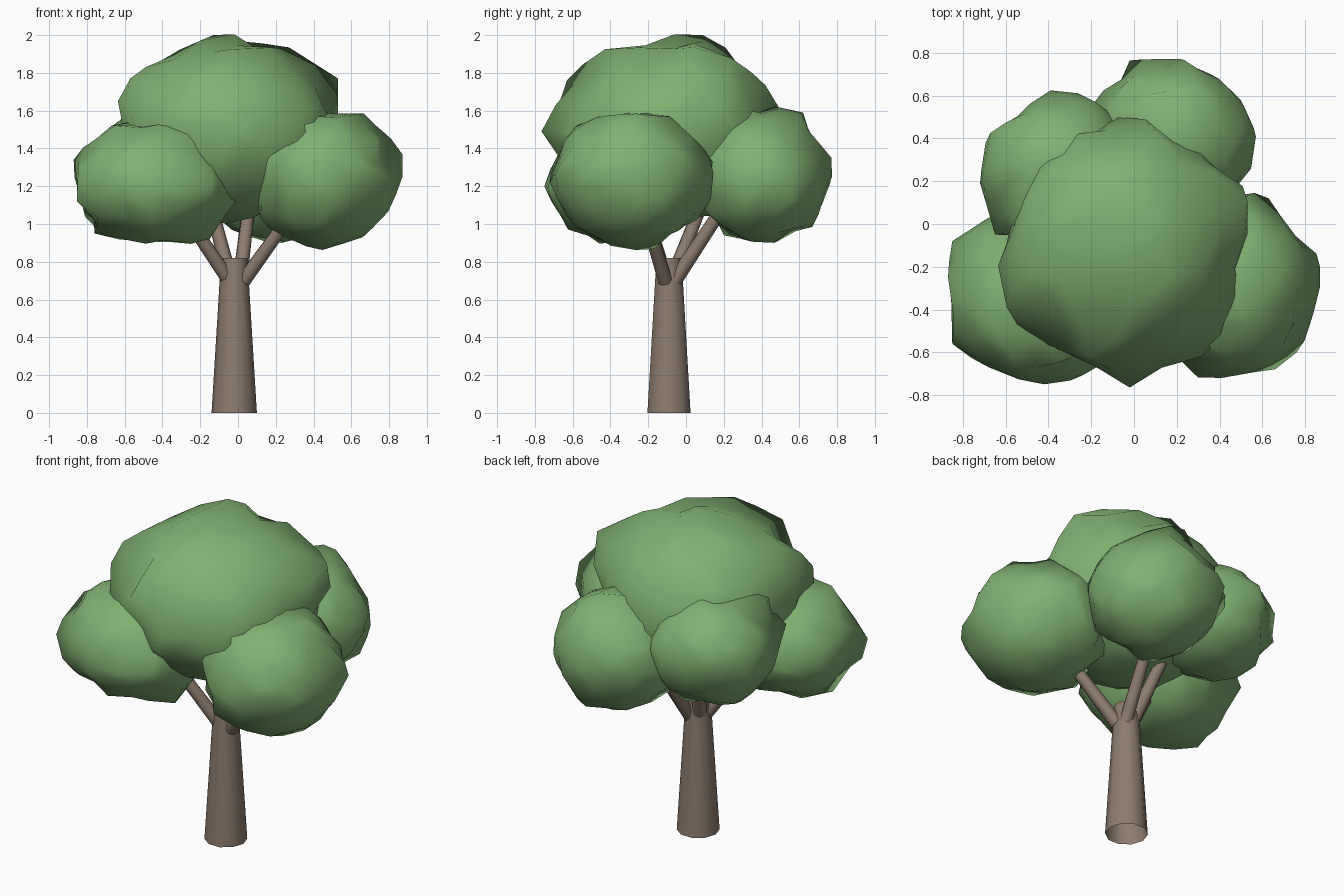
import bpy, bmesh, math, random
from mathutils import Vector, Matrix

if "Cube" in bpy.data.objects:
    bpy.data.objects.remove(bpy.data.objects["Cube"])


def material(name, rgb):
    m = bpy.data.materials.new(name)
    m.diffuse_color = (*rgb, 1)
    m.use_nodes = True
    m.node_tree.nodes["Principled BSDF"].inputs["Base Color"].default_value = m.diffuse_color
    return m


LEAF = material("leaf green", (0.215, 0.435, 0.165))
BARK = material("bark brown", (0.265, 0.20, 0.155))


def add_object(name, bm, mat):
    me = bpy.data.meshes.new(name)
    bm.to_mesh(me)
    bm.free()
    me.materials.append(mat)
    ob = bpy.data.objects.new(name, me)
    bpy.context.collection.objects.link(ob)
    return ob


def limb(name, start, end, r1, r2, sides):
    """Tapered cylinder from start to end, closed at the top and open at the base."""
    a, b = Vector(start), Vector(end)
    d = b - a
    bm = bmesh.new()
    bmesh.ops.create_cone(bm, cap_ends=True, segments=sides, radius1=r1, radius2=r2,
                          depth=d.length, matrix=Matrix.Rotation(math.pi / 2, 4, 'Z'))
    base = min(bm.faces, key=lambda f: f.calc_center_median().z)
    bmesh.ops.delete(bm, geom=[base], context='FACES_ONLY')
    turn = d.to_track_quat('Z', 'Y').to_matrix().to_4x4() if d.xy.length > 1e-6 else Matrix()
    bm.transform(Matrix.Translation((a + b) / 2) @ turn)
    for f in bm.faces:
        f.smooth = len(f.verts) == 4
    for e in bm.edges:
        e.smooth = all(f.smooth for f in e.link_faces)
    return add_object(name, bm, BARK)


def foliage(name, centre, radii, seed, tips=()):
    """Jittered ball of leaves with soft rounded shading, pulled out to some tips."""
    rng = random.Random(seed)
    c, r = Vector(centre), Vector(radii)
    bm = bmesh.new()
    bmesh.ops.create_icosphere(bm, subdivisions=3, radius=1)
    normals = []
    for v in bm.verts:
        n = v.co.normalized()
        normals.append(Vector((n.x / r.x, n.y / r.y, n.z / r.z)).normalized())
        v.co = c + (n + Vector([rng.uniform(-0.065, 0.065) for _ in range(3)])) * r
    pinned = set()
    for t in map(Vector, tips):
        way = (t - c).normalized()
        near = max((v for v in bm.verts if v not in pinned),
                   key=lambda v: (v.co - c).normalized().dot(way))
        move = t - near.co
        near.co = t
        pinned.add(near)
        for e in near.link_edges:          # neighbours follow part of the way
            o = e.other_vert(near)
            if o not in pinned:
                o.co += move * 0.35
    for f in bm.faces:
        f.smooth = True
    ob = add_object(name, bm, LEAF)
    ob.data.normals_split_custom_set_from_vertices(normals)
    return ob


# Trunk
limb("trunk", (-0.02, -0.09, 0), (-0.02, -0.09, 0.82), 0.12, 0.07, 10)

# Branches
limb("branch_front_left", (-0.06, -0.11, 0.72), (-0.41, -0.27, 1.24), 0.04, 0.032, 8)
limb("branch_front_right", (0.03, -0.11, 0.70), (0.39, -0.26, 1.20), 0.04, 0.032, 8)
limb("branch_back_right", (0.01, -0.06, 0.70), (0.07, 0.27, 1.20), 0.04, 0.032, 8)
limb("branch_back_left", (-0.05, -0.06, 0.74), (-0.17, 0.12, 1.20), 0.04, 0.032, 8)

# Leaf crown
foliage("crown_top", (-0.04, -0.08, 1.48), (0.56, 0.55, 0.47), 3,
        [(-0.13, 0.09, 2.0), (0.27, 0.04, 1.935), (-0.02, -0.765, 1.49),
         (0.53, 0.11, 1.77), (0.53, -0.05, 1.6), (0.41, 0.0, 1.84),
         (-0.57, -0.31, 1.77), (-0.35, -0.05, 1.89), (-0.03, -0.43, 1.925),
         (-0.22, -0.63, 1.76), (0.43, -0.52, 1.5), (-0.54, -0.48, 1.5),
         (0.05, 0.35, 1.8), (0.05, 0.49, 1.62), (-0.62, -0.22, 1.57),
         (0.2, -0.6, 1.62)])
foliage("crown_front_left", (-0.45, -0.35, 1.22), (0.405, 0.38, 0.32), 5,
        [(-0.87, -0.25, 1.34), (-0.42, -0.75, 1.2), (0.0, -0.40, 1.13),
         (-0.85, -0.08, 1.25), (-0.85, -0.56, 1.22), (-0.68, -0.67, 1.2),
         (-0.67, -0.37, 1.52), (-0.22, -0.58, 1.49), (-0.76, -0.35, 0.95),
         (-0.15, -0.4, 0.92), (-0.14, -0.65, 1.2), (-0.68, 0.03, 1.2)])
foliage("crown_front_right", (0.46, -0.29, 1.24), (0.375, 0.41, 0.36), 8,
        [(0.87, -0.2, 1.37), (0.41, -0.72, 1.22), (0.39, -0.2, 1.62),
         (0.1, -0.45, 1.29), (0.27, -0.53, 1.55), (0.12, -0.4, 1.03),
         (0.82, -0.48, 1.2), (0.66, -0.68, 1.2), (0.45, 0.14, 1.33),
         (0.63, 0.12, 1.2), (0.72, -0.3, 1.53), (0.66, -0.3, 0.93),
         (0.4, 0.1, 1.08), (0.2, -0.62, 1.3)])
foliage("crown_back_right", (0.18, 0.39, 1.25), (0.375, 0.36, 0.35), 11,
        [(0.23, 0.77, 1.35), (-0.02, 0.765, 1.22), (0.56, 0.45, 1.3),
         (0.5, 0.58, 1.2), (0.15, 0.62, 1.59), (0.2, 0.56, 0.97),
         (-0.2, 0.55, 1.25)])
foliage("crown_back_left", (-0.35, 0.25, 1.345), (0.355, 0.35, 0.315), 14,
        [(-0.72, 0.19, 1.35), (-0.39, 0.625, 1.37), (-0.53, -0.05, 1.63),
         (-0.55, 0.5, 1.37), (-0.65, -0.05, 1.45)])
